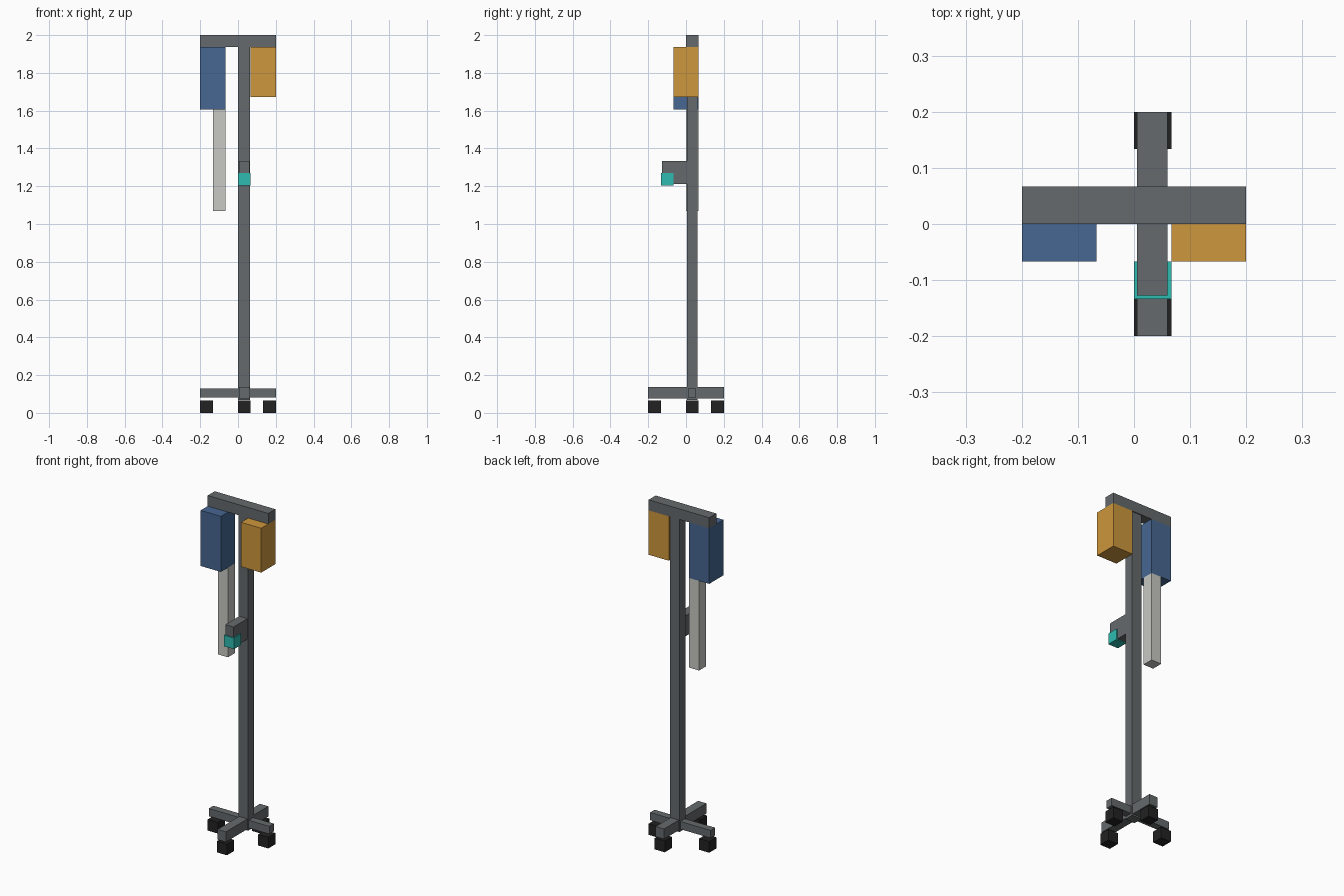
import bpy

if "Cube" in bpy.data.objects:
    bpy.data.objects.remove(bpy.data.objects["Cube"])

U = 1 / 15  # grid unit of the model


def srgb(r, g, b):
    def f(c):
        c /= 255
        return c / 12.92 if c <= 0.04045 else ((c + 0.055) / 1.055) ** 2.4
    return (f(r), f(g), f(b), 1)


def material(name, *rgb):
    m = bpy.data.materials.new(name)
    m.diffuse_color = srgb(*rgb)
    m.use_nodes = True
    m.node_tree.nodes["Principled BSDF"].inputs["Base Color"].default_value = m.diffuse_color
    return m


GREY = material("steel grey", 101, 106, 108)
BLACK = material("wheel black", 34, 34, 35)
BLUE = material("bag blue", 70, 103, 146)
ORANGE = material("bag orange", 205, 151, 60)
PALE = material("tube pale grey", 200, 201, 196)
TEAL = material("clip teal", 46, 187, 176)


def box(name, mat, x, y, z):
    """Box spanning the given (min, max) ranges."""
    spans = (x, y, z)
    bpy.ops.mesh.primitive_cube_add(size=1, location=[(a + b) / 2 for a, b in spans])
    ob = bpy.context.object
    ob.name = name
    ob.scale = [b - a for a, b in spans]
    bpy.ops.object.transform_apply(location=False, rotation=False, scale=True)
    ob.data.materials.append(mat)
    return ob


# Stand: pole, top crossbar and crossed feet
box("pole", GREY, (0.0, 0.064), (0.004, 0.061), (0.068, 1.94))
box("top_crossbar", GREY, (-0.2, 0.2), (0, U), (1.937, 2.0))
box("foot_bar_side", GREY, (-0.2, 0.2), (0.01, 0.053), (0.082, 0.128))
box("foot_bar_front_back", GREY, (0.005, 0.06), (-0.2, 0.2), (0.077, 0.138))

# Block wheels under the ends of the feet
for side, a in (("low", -3 * U), ("high", 2 * U)):
    box("wheel_x_" + side, BLACK, (a, a + U), (0, U), (0, U))
    box("wheel_y_" + side, BLACK, (0, U), (a, a + U), (0, U))

# Hanging bags and the tube under the blue one
box("blue_bag", BLUE, (-3 * U, -U), (-U, U), (1.605, 1.937))
box("orange_bag", ORANGE, (U, 3 * U), (-U, U), (1.672, 1.937))
box("drip_tube", PALE, (-2 * U, -U), (0, U), (1.07, 1.605))

# Bracket on the pole with its clip
box("bracket", GREY, (0.005, 0.06), (-0.127, 0.004), (1.211, 1.333))
box("clip", TEAL, (0, U), (-2 * U, -U), (1.205, 1.271))
